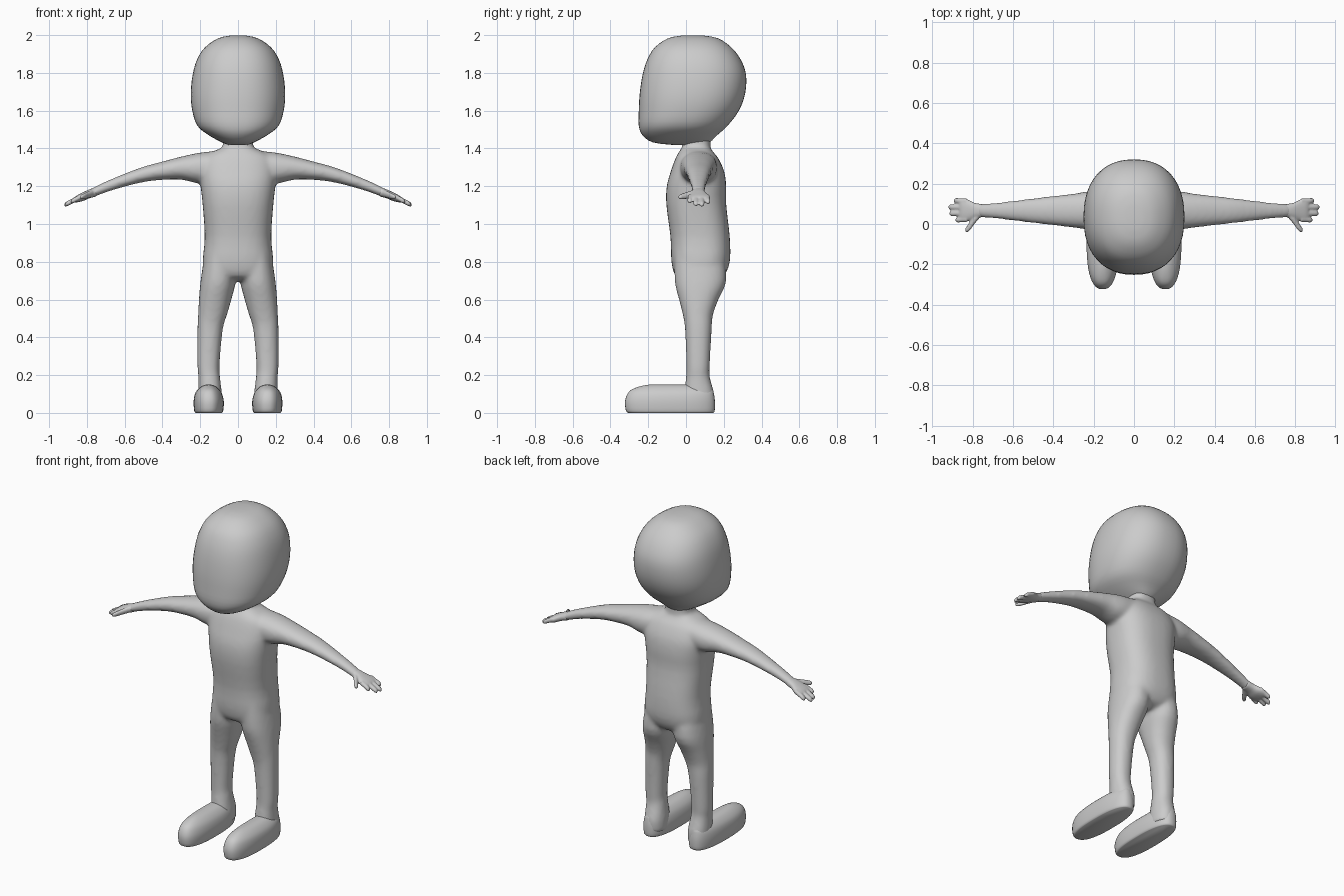
import bpy, bmesh, math


def spline(rows, steps):
    """Catmull-Rom resampling of section rows."""
    out = []
    for i in range(len(rows) - 1):
        p = [rows[max(i - 1, 0)], rows[i], rows[i + 1], rows[min(i + 2, len(rows) - 1)]]
        for k in range(steps):
            t = k / steps
            out.append([0.5 * (2 * b + (c - a) * t + (2 * a - 5 * b + 4 * c - d) * t * t
                               + (3 * b - a - 3 * c + d) * t ** 3) for a, b, c, d in zip(*p)])
    return out + [list(rows[-1])]


def loft(bm, axis, rows, n=32, power=2.0, steps=3, side=1):
    """Closed tube from rows (t, a0, a1, b0, b1): axis z -> a=x, b=y; axis x -> a=y, b=z."""
    rings = []
    for t, a0, a1, b0, b1 in spline(rows, steps):
        ring = []
        for i in range(n):
            ang = 2 * math.pi * i / n
            c, s = math.cos(ang), math.sin(ang)
            a = (a0 + a1) / 2 + (a1 - a0) / 2 * math.copysign(abs(c) ** (2 / power), c)
            b = (b0 + b1) / 2 + (b1 - b0) / 2 * math.copysign(abs(s) ** (2 / power), s)
            x, y, z = (a, b, t) if axis == "z" else (t, a, b)
            ring.append(bm.verts.new((x * side, y, z)))
        rings.append(ring)
    for r, q in zip(rings, rings[1:]):
        for i in range(n):
            j = (i + 1) % n
            bm.faces.new((r[i], r[j], q[j], q[i]))
    bm.faces.new(rings[0])
    bm.faces.new(rings[-1])


def finish(bm, name, voxel=0, smooth=0, mirror=False):
    bmesh.ops.recalc_face_normals(bm, faces=bm.faces)
    me = bpy.data.meshes.new(name)
    bm.to_mesh(me)
    bm.free()
    me.shade_smooth()
    me.set_sharp_from_angle(angle=math.radians(50))
    ob = bpy.data.objects.new(name, me)
    bpy.context.collection.objects.link(ob)
    if voxel:
        m = ob.modifiers.new("Blend", "REMESH")
        m.mode, m.voxel_size, m.use_smooth_shade = "VOXEL", voxel, True
        m = ob.modifiers.new("Smooth", "SMOOTH")
        m.factor, m.iterations = 0.5, smooth
    if mirror:
        m = ob.modifiers.new("Mirror", "MIRROR")
        m.use_mirror_merge = False
    return ob


# Head
bm = bmesh.new()
loft(bm, "z", [
    (1.418, -.05, .05, -.06, .08), (1.432, -.085, .085, -.175, .125),
    (1.47, -.155, .155, -.23, .165), (1.52, -.215, .215, -.25, .22),
    (1.60, -.242, .242, -.25, .28), (1.69, -.25, .25, -.245, .313),
    (1.79, -.24, .24, -.23, .318), (1.87, -.217, .217, -.205, .29),
    (1.935, -.175, .175, -.165, .24), (1.983, -.105, .105, -.095, .17),
    (1.998, -.04, .04, -.02, .09)], n=48, power=2.3)
finish(bm, "head")

# Body: torso with neck, arms and legs blended together
bm = bmesh.new()
loft(bm, "z", [
    (.70, -.1, .1, 0, .15), (.725, -.17, .17, -.055, .2),
    (.80, -.187, .187, -.077, .232), (.93, -.176, .176, -.082, .232),
    (1.1, -.187, .187, -.104, .213), (1.2, -.198, .198, -.102, .213),
    (1.28, -.205, .205, -.08, .202), (1.35, -.185, .185, -.055, .17),
    (1.385, -.13, .13, -.035, .14), (1.405, -.085, .085, -.022, .13),
    (1.43, -.078, .078, -.018, .13), (1.5, -.08, .08, -.02, .13)], n=40, power=2.5)
for s in (-1, 1):
    loft(bm, "x", [
        (.08, -.03, .16, 1.24, 1.39), (.2, -.03, .165, 1.215, 1.378),
        (.3, -.018, .15, 1.235, 1.357), (.41, -.005, .138, 1.233, 1.328),
        (.52, .007, .125, 1.218, 1.297), (.68, .026, .106, 1.174, 1.234),
        (.78, .034, .098, 1.135, 1.187)], power=2.2, side=s)
    loft(bm, "z", [
        (.85, .01, .175, -.06, .2), (.7, .012, .198, -.06, .214),
        (.6, .035, .207, -.037, .172), (.52, .058, .211, -.017, .143),
        (.44, .081, .215, -.005, .136), (.25, .098, .215, .002, .126),
        (.19, .095, .21, 0, .126), (.1, .085, .21, -.01, .15),
        (.03, .085, .21, -.01, .148)], power=2.2, side=s)
finish(bm, "body", voxel=.011, smooth=10)

# Hands: palm, four fingers and a thumb
bm = bmesh.new()
loft(bm, "x", [
    (.75, .035, .098, 1.146, 1.196), (.79, .028, .105, 1.135, 1.182),
    (.82, .015, .12, 1.122, 1.168), (.85, .012, .128, 1.115, 1.153),
    (.865, .018, .122, 1.114, 1.142)], power=2.3)
for y, tip in ((.023, .885), (.053, .915), (.083, .92), (.113, .893)):
    yt = y + (y - .068) * .06
    z = lambda x: 1.14 - (x - .84) * .5
    loft(bm, "x", [(x, c - r, c + r, z(x) - r, z(x) + r) for x, c, r in (
        (.83, y, .014), ((.83 + tip) / 2, y, .0145), (tip - .012, yt, .0135),
        (tip - .003, yt, .009), (tip, yt, .003))], n=16)
loft(bm, "x", [
    (.765, .03, .075, 1.145, 1.185), (.79, .0, .05, 1.138, 1.175),
    (.812, -.03, .015, 1.132, 1.164), (.828, -.042, -.012, 1.13, 1.156),
    (.836, -.038, -.022, 1.135, 1.148)], n=16)
finish(bm, "hands", voxel=.005, smooth=3, mirror=True)

# Shoes
bm = bmesh.new()
loft(bm, "z", [
    (0, .085, .225, -.305, .145), (.012, .078, .232, -.318, .152),
    (.06, .075, .235, -.323, .153), (.1, .084, .228, -.31, .148),
    (.125, .1, .212, -.285, .14), (.143, .122, .19, -.235, .11),
    (.15, .145, .167, -.19, .03)], n=48, power=2.5)
finish(bm, "shoes", mirror=True)
